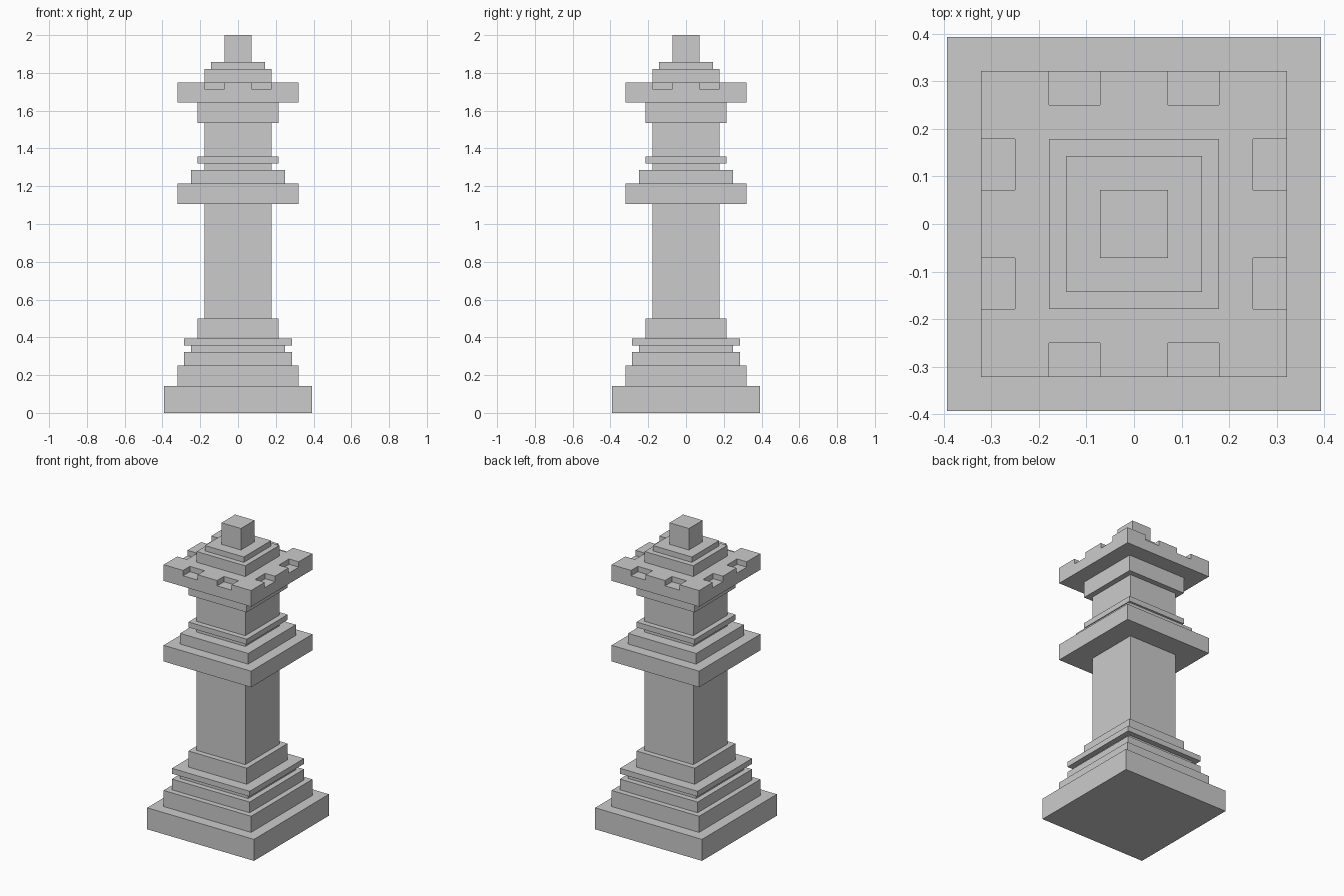
import bpy, bmesh, math

if "Cube" in bpy.data.objects:
    bpy.data.objects.remove(bpy.data.objects["Cube"], do_unlink=True)

U = 2 / 56  # every size is a whole number of these units

stone = bpy.data.materials.new("light_grey")
stone.use_nodes = True
grey = (0.6, 0.6, 0.6, 1)
stone.diffuse_color = grey
stone.node_tree.nodes["Principled BSDF"].inputs["Base Color"].default_value = grey


def finish(name, bm):
    """Scale the unit mesh to size and link it as a named object."""
    bmesh.ops.scale(bm, vec=(U, U, U), verts=bm.verts)
    bmesh.ops.recalc_face_normals(bm, faces=bm.faces)
    mesh = bpy.data.meshes.new(name)
    bm.to_mesh(mesh)
    bm.free()
    mesh.materials.append(stone)
    obj = bpy.data.objects.new(name, mesh)
    bpy.context.collection.objects.link(obj)


def tier(name, half, z0, z1):
    """Square block from z0 to z1 with the given half width."""
    bm = bmesh.new()
    bmesh.ops.create_cube(bm, size=1)
    bmesh.ops.scale(bm, vec=(2 * half, 2 * half, z1 - z0), verts=bm.verts)
    bmesh.ops.translate(bm, vec=(0, 0, (z0 + z1) / 2), verts=bm.verts)
    finish(name, bm)


def raise_faces(bm, faces, height, keep):
    """Extrude faces upward and return the raised ones."""
    geom = bmesh.ops.extrude_face_region(bm, geom=faces, use_keep_orig=keep)["geom"]
    verts = [g for g in geom if isinstance(g, bmesh.types.BMVert)]
    bmesh.ops.translate(bm, vec=(0, 0, height), verts=verts)
    return [g for g in geom if isinstance(g, bmesh.types.BMFace)]


def is_notch(face):
    """Rim cells lying between the corners and the middle of each side."""
    c = face.calc_center_median()
    along, out = sorted((abs(c.x), abs(c.y)))
    return out > 7 and 2 < along < 5


# Stacked square tiers: name, half width, bottom, top
for part in [
    ("base", 11, 0, 4),
    ("base_step_lower", 9, 4, 7),
    ("base_step_upper", 8, 7, 9),
    ("base_groove", 7, 9, 10),
    ("base_rim", 8, 10, 11),
    ("column_foot", 6, 11, 14),
    ("column", 5, 14, 31),
    ("collar", 9, 31, 34),
    ("collar_step", 7, 34, 36),
    ("neck_groove", 5, 36, 37),
    ("neck_ring", 6, 37, 38),
    ("neck", 5, 38, 43),
    ("head_support", 6, 43, 46),
    ("cap_lower", 5, 49, 51),
    ("cap_upper", 4, 51, 52),
    ("finial", 2, 52, 56),
]:
    tier(*part)

# Crown slab with two shallow notches in each side
bm = bmesh.new()
lines = [-9, -7, -5, -2, 2, 5, 7, 9]
grid = [[bm.verts.new((x, y, 46)) for y in lines] for x in lines]
for i in range(7):
    for j in range(7):
        bm.faces.new((grid[i][j], grid[i + 1][j], grid[i + 1][j + 1], grid[i][j + 1]))
top = raise_faces(bm, bm.faces[:], 2, True)
raise_faces(bm, [f for f in top if not is_notch(f)], 1, False)
bmesh.ops.recalc_face_normals(bm, faces=bm.faces)
bmesh.ops.dissolve_limit(bm, angle_limit=math.radians(1), verts=bm.verts, edges=bm.edges)
finish("crown", bm)
